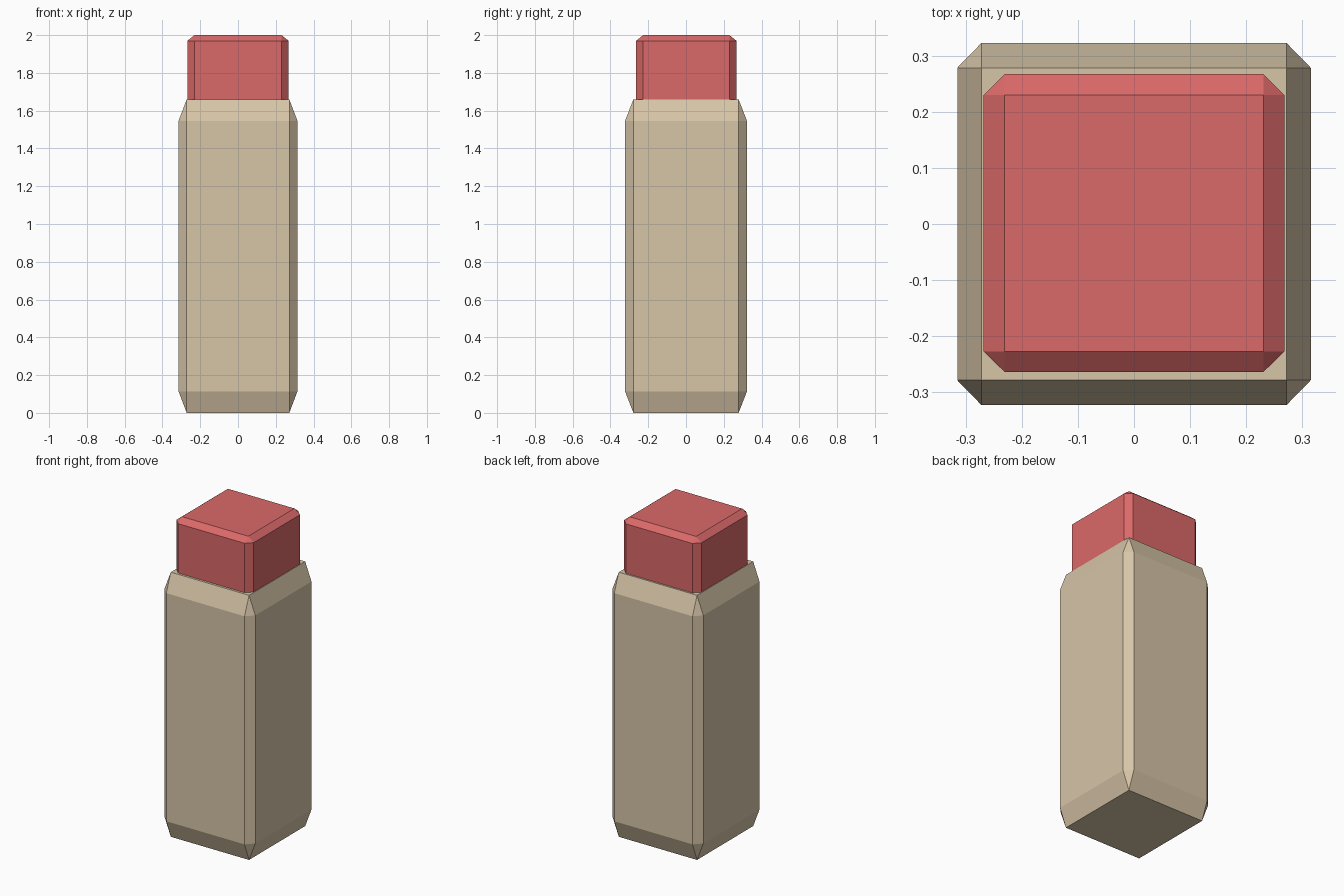
import bpy
import bmesh
from mathutils import Vector

cube = bpy.data.objects.get("Cube")
if cube:
    bpy.data.objects.remove(cube, do_unlink=True)


def material(name, rgb):
    mat = bpy.data.materials.new(name)
    mat.use_nodes = True
    mat.diffuse_color = (*rgb, 1)
    mat.node_tree.nodes["Principled BSDF"].inputs["Base Color"].default_value = (*rgb, 1)
    return mat


def chamfered_box(name, size, center, chamfer, mat):
    """Unit cube with chamfered edges, then stretched so the chamfers stretch too."""
    bm = bmesh.new()
    bmesh.ops.create_cube(bm, size=1)
    bmesh.ops.bevel(bm, geom=bm.edges[:], offset=chamfer, offset_type='OFFSET',
                    segments=1, profile=0.5, affect='EDGES')
    bmesh.ops.scale(bm, vec=Vector(size), verts=bm.verts)
    bmesh.ops.translate(bm, vec=Vector(center), verts=bm.verts)
    bmesh.ops.recalc_face_normals(bm, faces=bm.faces)
    mesh = bpy.data.meshes.new(name)
    bm.to_mesh(mesh)
    bm.free()
    mesh.materials.append(mat)
    obj = bpy.data.objects.new(name, mesh)
    bpy.context.collection.objects.link(obj)
    return obj


tan = material("tan", (0.68, 0.56, 0.39))
red = material("soft red", (0.71, 0.14, 0.14))

# Tall body
chamfered_box("body", (0.63, 0.646, 1.66), (0, 0, 0.83), 0.069, tan)

# Cap, its lower end sunk into the body
chamfered_box("cap", (0.536, 0.531, 0.43), (0, 0.0015, 1.785), 0.07, red)
